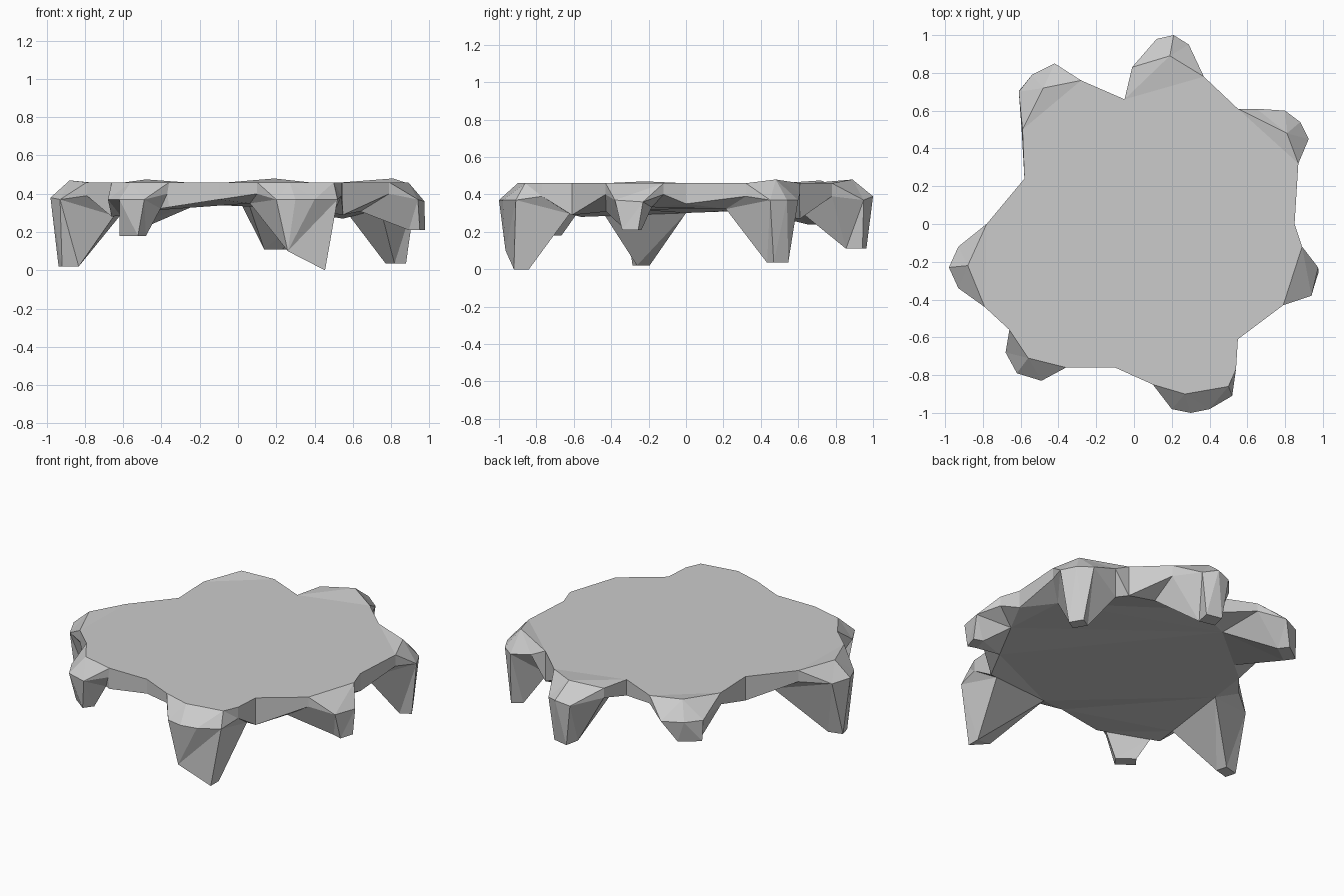
import bpy, bmesh
from mathutils import Vector

if "Cube" in bpy.data.objects:
    bpy.data.objects.remove(bpy.data.objects["Cube"])

TOP, RIM = 0.46, 0.37
bm = bmesh.new()


def add(p, z):
    # a point may carry its own height as a third value
    return bm.verts.new((p[0], p[1], p[2] if len(p) > 2 else z))


def face(*vs):
    if len(set(vs)) > 2:
        bm.faces.new(vs)


def zip_strip(a, b):
    # triangulate between two open chains, always taking the shorter diagonal
    i = j = 0
    while i < len(a) - 1 or j < len(b) - 1:
        go_a = j == len(b) - 1 or (i < len(a) - 1 and
               (a[i + 1].co - b[j].co).length <= (a[i].co - b[j + 1].co).length)
        if go_a:
            face(a[i], b[j], a[i + 1])
            i += 1
        else:
            face(a[i], b[j], b[j + 1])
            j += 1


# inner corners between the lobes, anticlockwise: x, y, underside height
notches = [(-.05, .66, .36), (-.58, .24, .31), (-.66, -.56, .28), (-.36, -.76, .33),
           (-.10, -.76, .37), (.55, -.61, .29), (.85, 0, .35), (.55, .61, .27)]
n_top = [add(n[:2], TOP) for n in notches]
n_bot = [add(n, 0) for n in notches]
outline, underside = [], []


def lobe(k, top, rim, foot=(), knees=()):
    # one drip leg between notch k and the next: top edge, rim, foot,
    # and the two places (fractions of the chord) where the leg meets the underside
    m = (k + 1) % len(notches)
    t = [n_top[k]] + [add(p, TOP) for p in top] + [n_top[m]]
    r = [n_bot[k]] + [add(p, RIM) for p in rim] + [n_bot[m]]
    outline.extend(t[:-1])
    underside.append(n_bot[k])
    zip_strip(t, r)
    if foot:
        f = [add(p, 0) for p in foot]
        a, b = [add(n_bot[k].co.lerp(n_bot[m].co, u), 0) for u in knees]
        underside.extend((a, b))
        zip_strip(r, [n_bot[k], a] + f + [b, n_bot[m]])
        face(*f)
        face(a, f[0], f[-1])
        face(a, f[-1], b)


def square_foot(x, y, z, depth, width):
    # small rectangle turned to face outwards
    c = Vector((x, y, z))
    d = Vector((x, y, 0)).normalized()
    s = Vector((-d.y, d.x, 0))
    return [c + d * depth * a + s * width * b for a, b in ((-1, -1), (1, -1), (1, 1), (-1, 1))]


# back left
lobe(0, [(-.28, .76), (-.48, .72, .475), (-.59, .50)],
     [(-.28, .76, .41), (-.42, .85), (-.54, .79), (-.61, .70), (-.595, .50, .39)],
     square_foot(-.53, .72, .24, .035, .07), (.3, .8))
# left
lobe(1, [(-.78, 0), (-.88, -.22, .47), (-.79, -.44)],
     [(-.78, 0, .39), (-.93, -.12), (-.98, -.23, .38), (-.93, -.34), (-.79, -.44, .39)],
     square_foot(-.885, -.24, .02, .045, .035), (.3, .84))
# front left
lobe(2, [(-.56, -.71)],
     [(-.68, -.68), (-.62, -.79), (-.49, -.83), (-.37, -.76, .40)],
     square_foot(-.55, -.73, .18, .035, .06), (.15, .85))
# straight front edge
lobe(3, [], [])
# front
lobe(4, [(.10, -.85), (.27, -.90), (.50, -.86), (.54, -.77)],
     [(.10, -.85, .40), (.20, -.98), (.30, -1.0), (.40, -.98), (.52, -.91), (.54, -.77, .39)],
     [(.26, -.965, .10), (.455, -.92, 0), (.455, -.84, 0)], (.25, .92))
# right
lobe(5, [(.79, -.43), (.89, -.12)],
     [(.79, -.43, .40), (.94, -.38), (.975, -.23, .36), (.89, -.12, .40)],
     square_foot(.935, -.29, .21, .03, .045), (.3, .7))
# back right
lobe(6, [(.87, .32), (.81, .48, .48)],
     [(.87, .32, .39), (.925, .45), (.88, .54), (.80, .60), (.65, .61, .41)],
     square_foot(.825, .49, .035, .035, .045), (.35, .88))
# back
lobe(7, [(.37, .78), (.19, .89, .48), (-.01, .83)],
     [(.37, .78, .39), (.29, .95), (.21, 1.0, .39), (.12, .98), (-.01, .83, .40)],
     square_foot(.195, .91, .11, .045, .05), (.3, .82))

# flat table top and underside
caps = [bm.faces.new(outline), bm.faces.new(underside[::-1])]
bm.normal_update()
bmesh.ops.triangulate(bm, faces=caps)
bmesh.ops.recalc_face_normals(bm, faces=bm.faces)
mesh = bpy.data.meshes.new("dripping_slab")
bm.to_mesh(mesh)
bm.free()
bpy.context.collection.objects.link(bpy.data.objects.new("dripping_slab", mesh))
